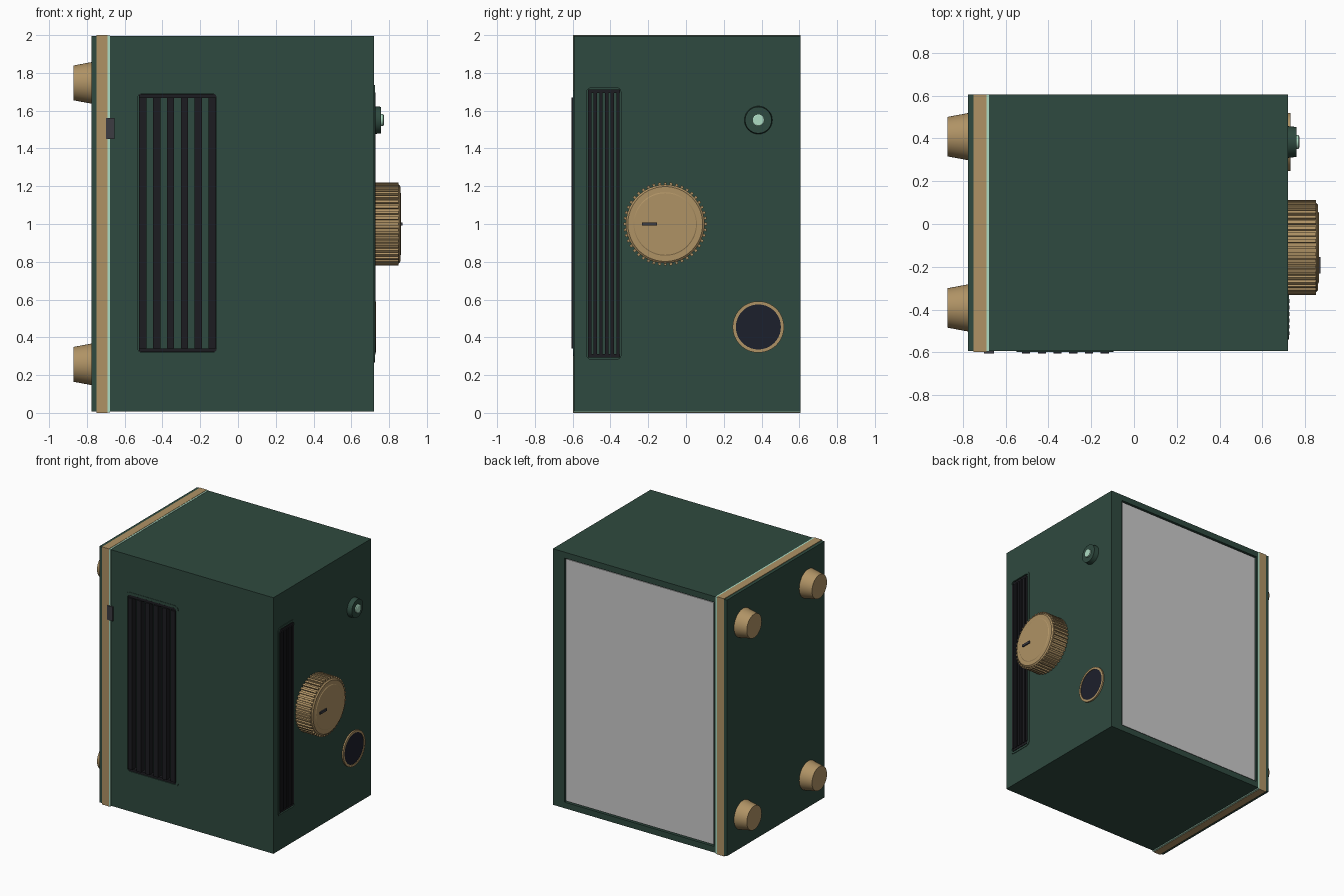
import bpy, bmesh, math
from mathutils import Matrix, Vector

if "Cube" in bpy.data.objects:
    bpy.data.objects.remove(bpy.data.objects["Cube"])


def material(name, rgb):
    m = bpy.data.materials.new(name)
    m.diffuse_color = (*rgb, 1)
    m.use_nodes = True
    m.node_tree.nodes["Principled BSDF"].inputs["Base Color"].default_value = m.diffuse_color
    return m


GREEN = material("green_paint", (0.028, 0.068, 0.05))
GOLD = material("brass", (0.43, 0.29, 0.13))
MINT = material("mint", (0.42, 0.72, 0.55))
DARK = material("charcoal", (0.012, 0.012, 0.015))
LATCH = material("dark_grey", (0.045, 0.045, 0.055))
NAVY = material("display_glass", (0.012, 0.014, 0.025))


def finish(bm, name, mat, smooth=False):
    bmesh.ops.recalc_face_normals(bm, faces=bm.faces)
    me = bpy.data.meshes.new(name)
    bm.to_mesh(me)
    bm.free()
    ob = bpy.data.objects.new(name, me)
    bpy.context.collection.objects.link(ob)
    if mat:
        me.materials.append(mat)
    bpy.ops.object.select_all(action='DESELECT')
    ob.select_set(True)
    bpy.context.view_layer.objects.active = ob
    if smooth:
        bpy.ops.object.shade_smooth_by_angle(angle=math.radians(30))
    return ob


def box(name, x, y, z, mat, round_axis=None, r=0.03):
    """Box from min/max pairs; edges along round_axis may be rounded."""
    bm = bmesh.new()
    bmesh.ops.create_cube(bm, size=1)
    for v in bm.verts:
        v.co = Vector([(a + b) / 2 + c * (b - a) for (a, b), c in zip((x, y, z), v.co)])
    if round_axis is not None:
        edges = [e for e in bm.edges
                 if abs((e.verts[0].co - e.verts[1].co).normalized()[round_axis]) > 0.9]
        bmesh.ops.bevel(bm, geom=edges, offset=r, segments=5, profile=0.5, affect='EDGES')
    return finish(bm, name, mat)


def lathe(name, profile, y, z, mat, sides=48):
    """Spin (x, radius) points about an x-parallel axis."""
    bm = bmesh.new()
    vs = [bm.verts.new((x, y + r, z)) for x, r in profile]
    for a, b in zip(vs, vs[1:]):
        bm.edges.new((a, b))
    bmesh.ops.spin(bm, geom=bm.verts[:] + bm.edges[:], cent=(0, y, z), axis=(1, 0, 0),
                   angle=2 * math.pi, steps=sides)
    bmesh.ops.remove_doubles(bm, verts=bm.verts, dist=1e-5)
    return finish(bm, name, mat, True)


def cut(ob, cutter):
    cutter.hide_render = True
    m = ob.modifiers.new("cut", 'BOOLEAN')
    m.operation, m.solver, m.object = 'DIFFERENCE', 'EXACT', cutter
    bpy.context.view_layer.objects.active = ob
    bpy.ops.object.modifier_apply(modifier=m.name)
    bpy.data.objects.remove(cutter)


FY, BY, RX = -0.594, 0.605, 0.72     # front, back and right faces

# Cabinet with recesses for both grilles and the rear panel
cabinet = box("cabinet", (-0.677, RX), (FY, BY), (0.008, 1.996), GREEN)
cut(cabinet, box("front_cutter", (-0.53, -0.11), (FY - 0.1, FY + 0.035), (0.32, 1.69), GREEN, 1, 0.02))
cut(cabinet, box("side_cutter", (RX - 0.035, RX + 0.1), (-0.525, -0.345), (0.285, 1.72), GREEN, 0, 0.02))
cut(cabinet, box("rear_cutter", (-0.662, 0.62), (BY - 0.03, BY + 0.1), (0.055, 1.95), GREEN))
box("rear_panel", (-0.655, 0.612), (BY - 0.032, BY - 0.008), (0.063, 1.942), None)

# Layered base bands and base plate
box("mint_band", (-0.69, -0.677), (FY - 0.002, BY), (0.002, 1.998), MINT)
box("brass_band", (-0.75, -0.69), (FY - 0.004, BY), (0, 2), GOLD)
box("base_plate", (-0.775, -0.75), (FY, BY), (0.008, 1.996), GREEN)

# Tapered feet
for y in (-0.392, 0.408):
    for z in (0.257, 1.747):
        lathe("foot", [(-0.775, 0), (-0.775, 0.11), (-0.872, 0.092), (-0.872, 0)], y, z, GOLD, 40)

# Front grille: bezel, rails and slats
bezel = box("front_grille_bezel", (-0.548, -0.095), (FY - 0.003, FY + 0.01), (0.30, 1.71), GREEN, 1, 0.035)
cut(bezel, box("bezel_cutter", (-0.53, -0.113), (FY - 0.1, FY + 0.1), (0.32, 1.69), GREEN, 1, 0.02))
for z in (0.332, 1.678):
    box("front_grille_rail", (-0.525, -0.115), (FY, FY + 0.034), (z - 0.01, z + 0.01), DARK)
for i in range(6):
    x = -0.504 + i * 0.0735
    box("front_grille_slat", (x - 0.019, x + 0.019), (-0.605, FY + 0.034), (0.34, 1.67), DARK)

# Side grille: bezel, rails and slats
bezel = box("side_grille_bezel", (RX - 0.01, RX + 0.004), (-0.54, -0.33), (0.268, 1.737), GREEN, 0, 0.035)
cut(bezel, box("bezel_cutter", (RX - 0.1, RX + 0.1), (-0.525, -0.345), (0.285, 1.72), GREEN, 0, 0.02))
for z in (0.302, 1.703):
    box("side_grille_rail", (RX - 0.034, RX), (-0.52, -0.35), (z - 0.01, z + 0.01), DARK)
for i in range(6):
    y = -0.51 + i * 0.03
    box("side_grille_slat", (RX - 0.034, RX + 0.007), (y - 0.009, y + 0.009), (0.31, 1.695), DARK)

# Latch on the front edge
box("latch", (-0.70, -0.653), (-0.605, FY + 0.01), (1.45, 1.56), LATCH)

# Main knob with grip ridges, dished cap and pointer
KY, KZ = -0.11, 1.0
lathe("knob", [(RX, 0), (RX, 0.208), (0.852, 0.208), (0.86, 0.198), (0.86, 0.168),
               (0.863, 0.163), (0.863, 0)], KY, KZ, GOLD, 64)
bm = bmesh.new()
for i in range(44):
    turn = Matrix.Rotation(2 * math.pi * i / 44, 4, 'X')
    bmesh.ops.create_cube(bm, size=1, matrix=Matrix.Translation((0.785, KY, KZ)) @ turn
                          @ Matrix.Translation((0, 0.211, 0)) @ Matrix.Diagonal((0.13, 0.02, 0.015, 1)))
finish(bm, "knob_ridges", GOLD)
box("knob_pointer", (0.855, 0.872), (-0.232, -0.153), (0.991, 1.009), LATCH)

# Indicator light
lathe("light_collar", [(RX, 0), (RX, 0.074), (0.758, 0.07), (0.758, 0)], 0.383, 1.55, GREEN)
lathe("light_lens", [(0.75, 0), (0.75, 0.032), (0.768, 0.032), (0.772, 0.026), (0.772, 0)], 0.383, 1.55, MINT)

# Round display with brass rim
lathe("display_rim", [(RX, 0.136), (0.731, 0.136), (0.731, 0.119), (RX, 0.119), (RX, 0.136)], 0.383, 0.455, GOLD, 64)
lathe("display_glass", [(RX - 0.005, 0), (RX - 0.005, 0.121), (0.727, 0.121), (0.727, 0)], 0.383, 0.455, NAVY, 64)
